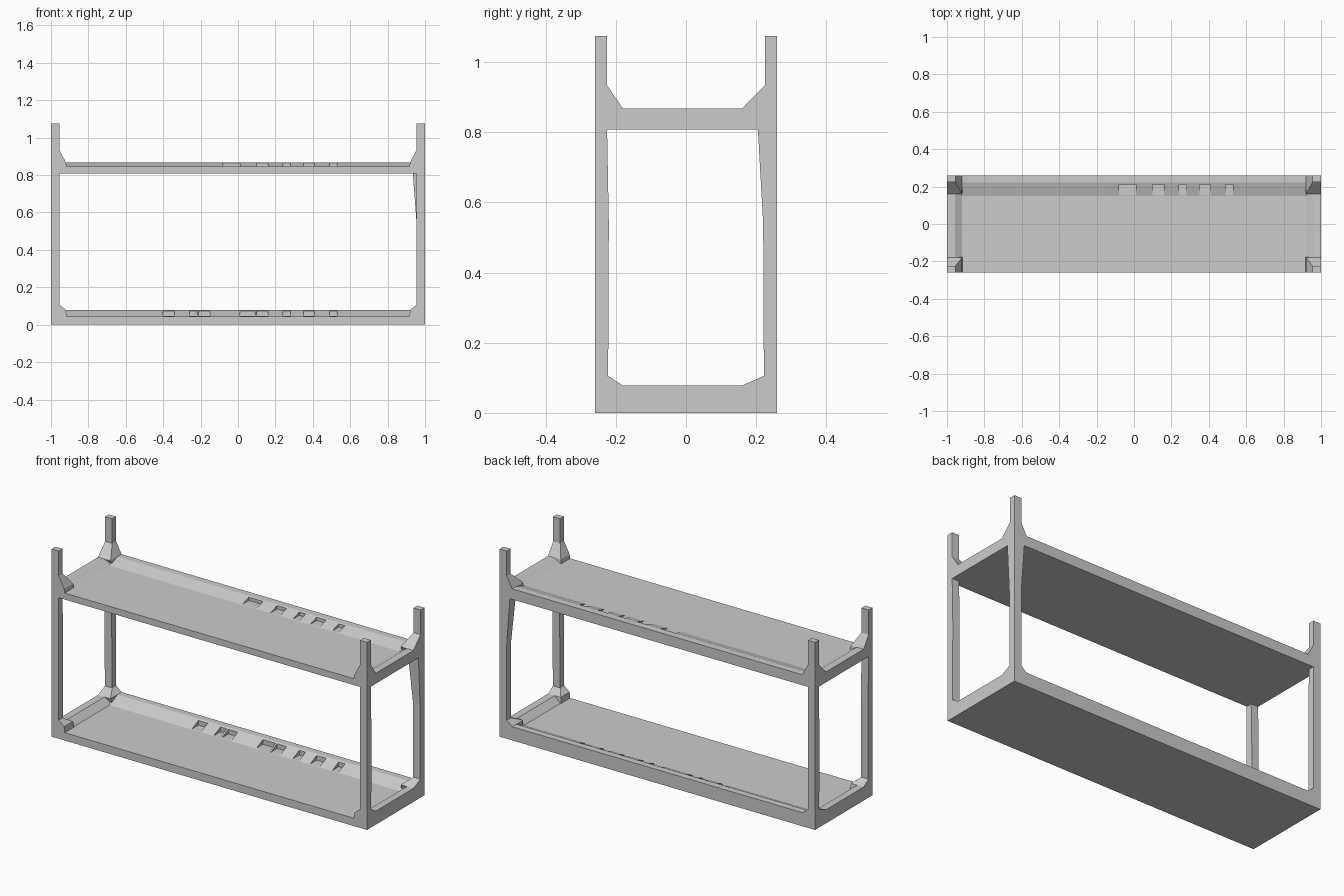
import bpy, bmesh

if "Cube" in bpy.data.objects:
    bpy.data.objects.remove(bpy.data.objects["Cube"])

HX, HY = 1.0, 0.26          # half length and half depth


def ring(x0, x1, y0, y1, z):
    return [(x, y, z) for x in (x0, x1) for y in (y0, y1)]


def hull(name, points):
    """Closed convex solid round a few points."""
    bm = bmesh.new()
    for p in points:
        bm.verts.new(p)
    res = bmesh.ops.convex_hull(bm, input=bm.verts[:])
    loose = [v for v in bm.verts if not v.link_faces]
    bmesh.ops.delete(bm, geom=loose, context='VERTS')
    bmesh.ops.dissolve_limit(bm, angle_limit=0.001, verts=bm.verts[:], edges=bm.edges[:])
    bmesh.ops.recalc_face_normals(bm, faces=bm.faces[:])
    me = bpy.data.meshes.new(name)
    bm.to_mesh(me)
    bm.free()
    ob = bpy.data.objects.new(name, me)
    bpy.context.collection.objects.link(ob)
    return ob


def boolean(target, tool, op):
    m = target.modifiers.new("bool", 'BOOLEAN')
    m.operation, m.solver, m.object = op, 'EXACT', tool
    bpy.context.view_layer.objects.active = target
    bpy.ops.object.modifier_apply(modifier=m.name)
    bpy.data.objects.remove(tool)


def corner_ring(sx, sy, x, y, z):
    """Rectangle from the outer corner of the frame to an inner point."""
    return [(sx * a, sy * b, z) for a in (x, HX) for b in (y, HY)]


def shelf(name, base, floor, rim, gusset_top, notches):
    body = hull(name, ring(-HX, HX, -HY, HY, base) + ring(-HX, HX, -HY, HY, rim))
    # tray: sloped ends and back, open front
    tray = hull("tray_cutter", ring(-0.92, 0.92, -0.4, 0.15, floor)
                + ring(-0.96, 0.96, -0.4, 0.225, rim + 0.001))
    boolean(body, tray, 'DIFFERENCE')
    # slots in the sloped back
    for a, b in notches:
        slot = hull("slot_cutter", ring(a, b, 0.12, 0.212, floor + 0.001)
                    + ring(a, b, 0.12, 0.212, rim + 0.05))
        boolean(body, slot, 'DIFFERENCE')
    # flared feet where the posts meet the shelf
    for sx in (-1, 1):
        for sy in (-1, 1):
            g = hull("gusset", corner_ring(sx, sy, 0.915, 0.175, floor - 0.01)
                     + corner_ring(sx, sy, 0.92, 0.18 if sy < 0 else 0.16, rim)
                     + corner_ring(sx, sy, 0.955, 0.225, gusset_top))
            boolean(body, g, 'UNION')
    return body


# shelves
shared = [(0.10, 0.16), (0.24, 0.28), (0.35, 0.41), (0.49, 0.53)]
shelf("lower_shelf", 0.0, 0.045, 0.078, 0.107,
      [(-0.40, -0.34), (-0.26, -0.22), (-0.21, -0.15), (0.01, 0.09)] + shared)
shelf("upper_shelf", 0.808, 0.845, 0.868, 0.934, [(-0.08, 0.01)] + shared)

# posts
for sx, xn in ((-1, "left"), (1, "right")):
    for sy, yn in ((-1, "front"), (1, "back")):
        # the back right post widens towards the top
        top = (0.935, 0.205) if (sx, sy) == (1, 1) else (0.955, 0.225)
        low = hull(f"{yn}_{xn}_post_lower", corner_ring(sx, sy, 0.955, 0.222, 0.107)
                   + corner_ring(sx, sy, 0.955, 0.22, 0.54))
        up = hull(f"{yn}_{xn}_post_upper", corner_ring(sx, sy, 0.955, 0.22, 0.54)
                  + corner_ring(sx, sy, *top, 0.808))
        hull(f"{yn}_{xn}_top_post", corner_ring(sx, sy, 0.955, 0.225, 0.934)
             + corner_ring(sx, sy, 0.955, 0.225, 1.075))
